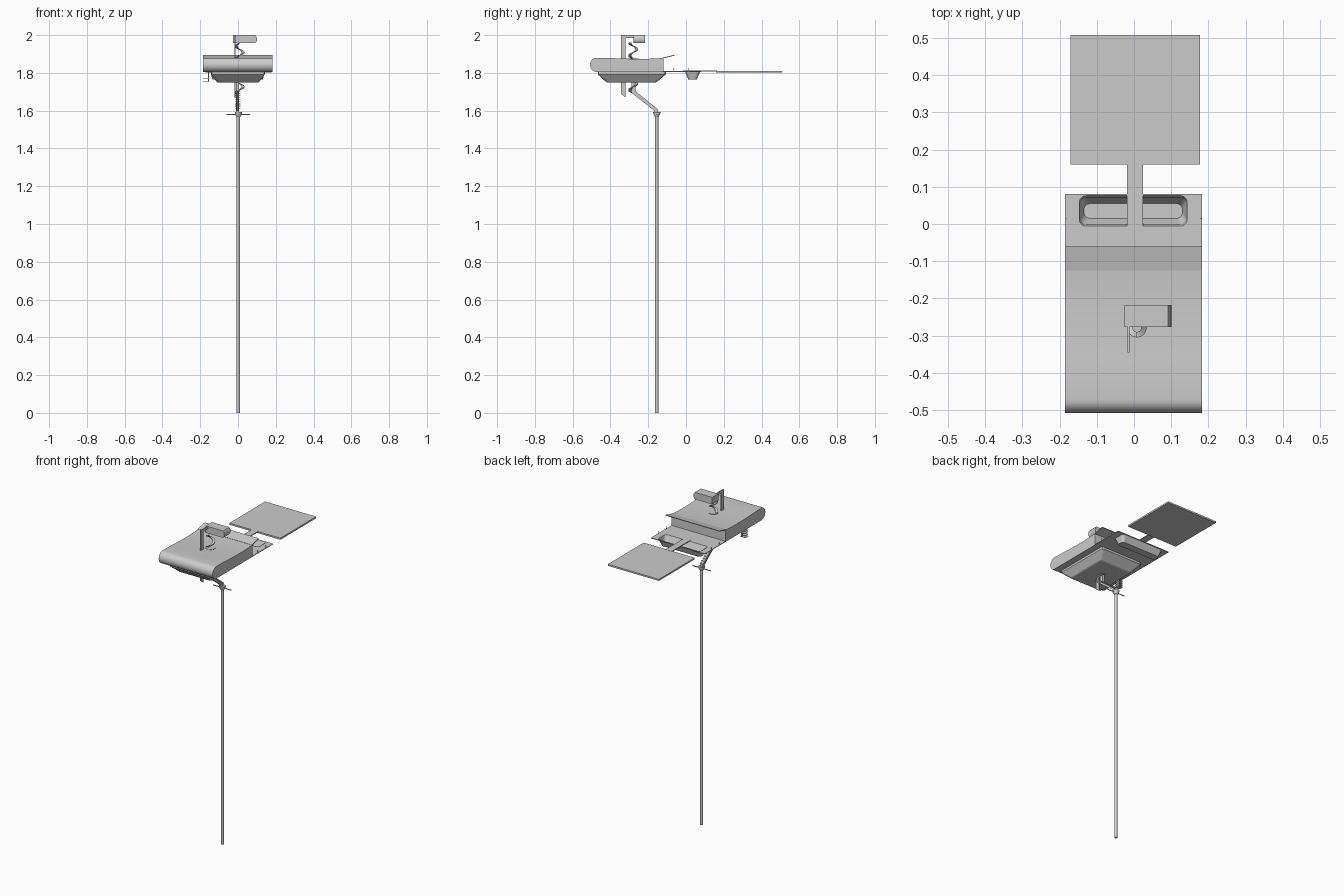
import bpy, bmesh, math
from mathutils import Vector

if "Cube" in bpy.data.objects:
    bpy.data.objects.remove(bpy.data.objects["Cube"])


def make(name, bm, smooth=False):
    bmesh.ops.recalc_face_normals(bm, faces=bm.faces)
    me = bpy.data.meshes.new(name)
    bm.to_mesh(me)
    bm.free()
    ob = bpy.data.objects.new(name, me)
    bpy.context.collection.objects.link(ob)
    if smooth:
        bpy.context.view_layer.objects.active = ob
        ob.select_set(True)
        bpy.ops.object.shade_smooth_by_angle(angle=math.radians(35))
        ob.select_set(False)
    return ob


def loft(name, rings, caps=(True, True), smooth=False):
    """Skin a list of equal-length closed rings."""
    bm = bmesh.new()
    vs = [[bm.verts.new(p) for p in r] for r in rings]
    n = len(vs[0])
    for a, b in zip(vs, vs[1:]):
        for i in range(n):
            bm.faces.new((a[i], a[(i + 1) % n], b[(i + 1) % n], b[i]))
    if caps[0]:
        bm.faces.new(vs[0])
    if caps[1]:
        bm.faces.new(vs[-1])
    return make(name, bm, smooth)


def side_profile(name, pts, x0, x1, smooth=False):
    """Extrude a (y, z) outline along x."""
    return loft(name, [[(x, y, z) for y, z in pts] for x in (x0, x1)], smooth=smooth)


def box(name, x0, x1, y0, y1, z0, z1):
    return side_profile(name, [(y0, z0), (y1, z0), (y1, z1), (y0, z1)], x0, x1)


def round_rect(x0, x1, y0, y1, z, r, seg=5):
    pts = []
    for k, (cx, cy) in enumerate([(x1 - r, y1 - r), (x0 + r, y1 - r),
                                  (x0 + r, y0 + r), (x1 - r, y0 + r)]):
        for i in range(seg + 1):
            a = math.pi / 2 * (k + i / seg)
            pts.append((cx + r * math.cos(a), cy + r * math.sin(a), z))
    return pts


def circle(x, y, z, r, n=20):
    return [(x + r * math.cos(2 * math.pi * i / n), y + r * math.sin(2 * math.pi * i / n), z)
            for i in range(n)]


def spiral_stair(name, x, y, z0, z1, turns, start):
    n = int(turns * 16)
    rings = []
    for i in range(n + 1):
        a = start + 2 * math.pi * turns * i / n
        z = z0 + (z1 - z0) * i / n
        rings.append([(x + r * math.cos(a), y + r * math.sin(a), z + dz)
                      for r, dz in ((0.011, 0), (0.026, 0), (0.026, 0.006), (0.011, 0.006))])
    loft(name, rings)


# pole, flared collar and cross rod
PY = -0.155
loft("pole", [circle(0.002, PY, z, 0.009) for z in (0, 1.575)], smooth=True)
loft("pole_collar", [circle(0.002, PY, z, r) for z, r in
                     ((1.567, 0.010), (1.585, 0.019), (1.592, 0.019))], smooth=True)
box("cross_rod", -0.06, 0.064, PY - 0.002, PY + 0.002, 1.578, 1.582)

# bent stair arm from collar to hull
arm = [(-0.168, 1.592), (-0.148, 1.592), (-0.148, 1.606), (-0.268, 1.704), (-0.268, 1.752),
       (-0.288, 1.752), (-0.288, 1.694), (-0.168, 1.600)]
side_profile("stair_arm", arm, -0.010, 0.006)
for i in range(10):
    t = (i + 0.5) / 10
    y, z = -0.152 - 0.125 * t, 1.605 + 0.10 * t
    box(f"arm_step_{i}", -0.017, 0.012, y - 0.006, y + 0.006, z - 0.0015, z + 0.0015)

# lower and upper spiral stairs
spiral_stair("lower_spiral_stair", 0.008, -0.279, 1.69, 1.75, 0.9, math.pi)
spiral_stair("upper_spiral_stair", 0.008, -0.279, 1.872, 1.955, 1.25, math.pi)
loft("stairwell_opening", [circle(0.008, -0.279, z, 0.028) for z in (1.870, 1.8765)])

# thin lift mast through the hull, with its top arm
mast = [(-0.345, 1.69), (-0.32, 1.67), (-0.32, 1.985), (-0.22, 1.985), (-0.22, 2.0), (-0.345, 2.0)]
side_profile("lift_mast", mast, -0.018, -0.012)

# lookout cabin on top
cab = [(-0.026, 1.957), (0.092, 1.957), (0.099, 1.967), (0.101, 1.978),
       (0.099, 1.990), (0.092, 2.0), (-0.026, 2.0)]
loft("lookout_cabin", [[(x, y, z) for x, z in cab] for y in (-0.277, -0.217)], smooth=True)

# main cabin with rounded nose
X0, X1 = -0.185, 0.183
nose = [(-0.472 + 0.036 * math.cos(a), 1.8425 + 0.0375 * math.sin(a))
        for a in [math.pi / 2 + math.pi * i / 14 for i in range(15)]]
roof = [(-0.12, 1.879), (-0.16, 1.876), (-0.22, 1.874), (-0.28, 1.874),
        (-0.34, 1.876), (-0.41, 1.879)]
side_profile("main_cabin", [(-0.12, 1.805)] + roof + nose, X0, X1, smooth=True)

# upswept roof sheet
side_profile("roof_overhang", [(-0.125, 1.875), (-0.06, 1.892), (-0.06, 1.896), (-0.125, 1.880)], X0, X1)

# tapered hull under the cabin
hull = [(0.142, -0.467, -0.107, 1.806), (0.142, -0.467, -0.107, 1.792),
        (0.112, -0.423, -0.155, 1.752), (0.105, -0.415, -0.163, 1.749)]
loft("lower_hull", [round_rect(-w, w, a, b, z, 0.012, 2) for w, a, b, z in hull])

# rear deck with pool cut-out
cu = bpy.data.curves.new("rear_deck", 'CURVE')
cu.dimensions, cu.fill_mode, cu.extrude = '2D', 'BOTH', 0.002
PX0, PX1, PY0, PY1 = -0.147, 0.143, -0.006, 0.076
for pts in ([(X0, -0.13, 0), (X1, -0.13, 0), (X1, 0.08, 0), (X0, 0.08, 0)],
            round_rect(PX0, PX1, PY0, PY1, 0, 0.018)):
    sp = cu.splines.new('POLY')
    sp.points.add(len(pts) - 1)
    for p, q in zip(sp.points, pts):
        p.co = (*q, 1)
    sp.use_cyclic_u = True
deck = bpy.data.objects.new("rear_deck", cu)
deck.location.z = 1.807
bpy.context.collection.objects.link(deck)

# pool basin: outer shell then inner shell
basin = [(0, 1.809), (0.018, 1.766), (0.021, 1.769), (0.003, 1.809)]
loft("pool_basin", [round_rect(PX0 + d * 0.6, PX1 - d * 0.6, PY0 + d, PY1 - d, z, 0.018)
                    for d, z in basin[:2]], caps=(False, True))
loft("pool_lining", [round_rect(PX0 + d * 0.6, PX1 - d * 0.6, PY0 + d, PY1 - d, z, 0.017)
                     for d, z in basin[2:]], caps=(True, False))

# rear landing pad and its walkway
box("landing_pad", -0.171, 0.177, 0.16, 0.508, 1.801, 1.811)
box("pad_walkway", -0.019, 0.024, -0.017, 0.165, 1.807, 1.812)

# small posts on the deck edge
for i, y in enumerate((-0.065, 0.015)):
    for j, x in enumerate((-0.182, 0.18)):
        box(f"deck_post_{i}_{j}", x - 0.001, x + 0.001, y - 0.001, y + 0.001, 1.808, 1.825)

# ladder rack under the left side
for i in range(4):
    z = 1.754 + 0.013 * i
    box(f"rack_rung_{i}", -0.184, -0.150, -0.345, -0.315, z, z + 0.002)
box("rack_rail", -0.158, -0.154, -0.345, -0.315, 1.752, 1.806)
